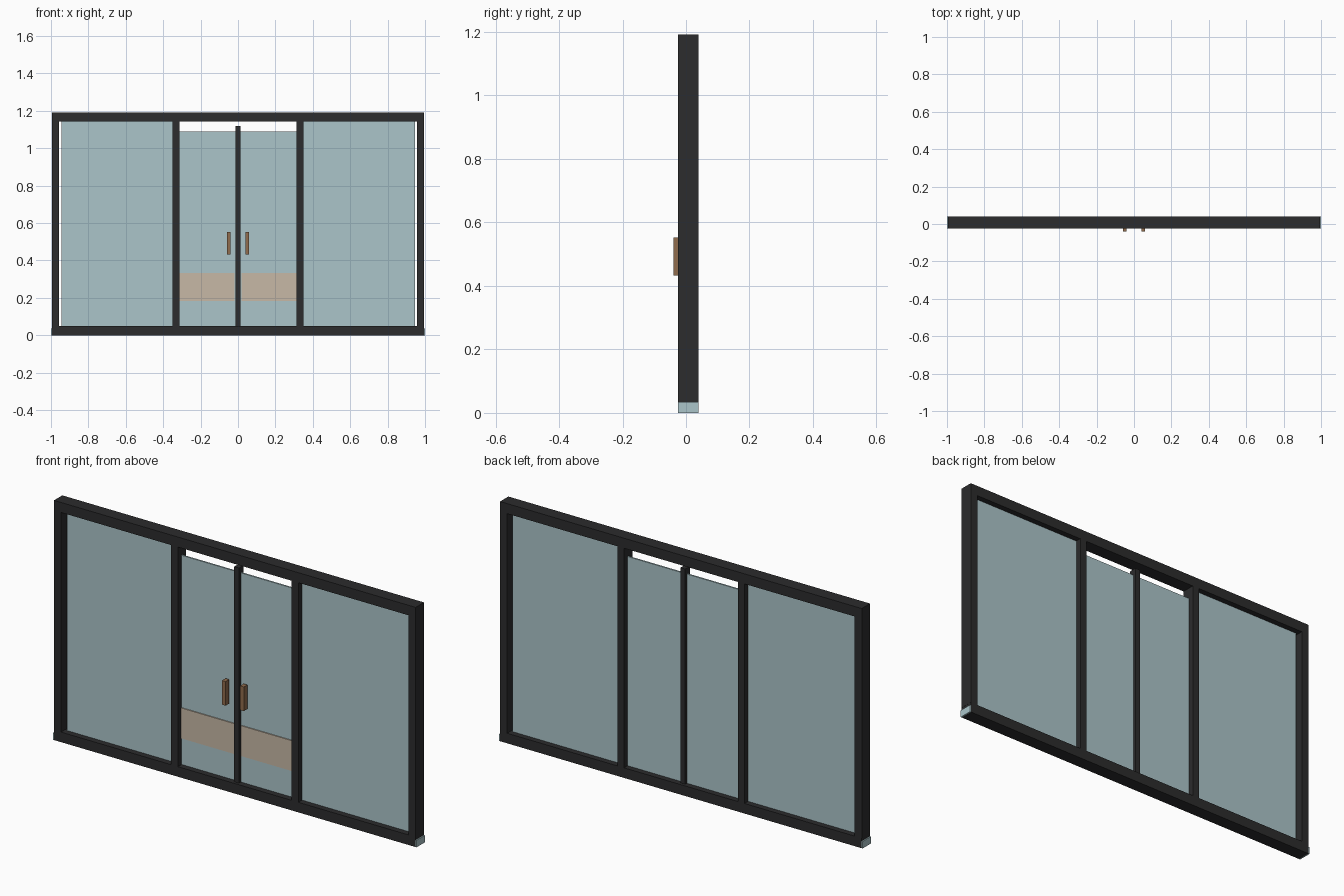
import bpy
import bmesh
from mathutils import Vector

if "Cube" in bpy.data.objects:
    bpy.data.objects.remove(bpy.data.objects["Cube"])


def material(name, rgb):
    m = bpy.data.materials.new(name)
    m.diffuse_color = (*rgb, 1.0)
    m.use_nodes = True
    m.node_tree.nodes["Principled BSDF"].inputs["Base Color"].default_value = m.diffuse_color
    return m


frame_mat = material("charcoal frame", (0.025, 0.025, 0.026))
glass_mat = material("pale blue glass", (0.41, 0.56, 0.59))
band_mat = material("beige band", (0.57, 0.48, 0.38))
handle_mat = material("bronze handle", (0.28, 0.15, 0.075))


def box(name, x, y, z, mat):
    """Box from (min, max) ranges on each axis."""
    bm = bmesh.new()
    bmesh.ops.create_cube(bm, size=1.0)
    lo = Vector((x[0], y[0], z[0]))
    hi = Vector((x[1], y[1], z[1]))
    for v in bm.verts:
        v.co = Vector(hi[i] if v.co[i] > 0 else lo[i] for i in range(3))
    mesh = bpy.data.meshes.new(name)
    bm.to_mesh(mesh)
    bm.free()
    mesh.materials.append(mat)
    ob = bpy.data.objects.new(name, mesh)
    bpy.context.collection.objects.link(ob)
    return ob


def pair(name, x, y, z, mat):
    """The same box on the left and right sides."""
    box(name + "_right", x, y, z, mat)
    box(name + "_left", (-x[1], -x[0]), y, z, mat)


DEPTH = (-0.025, 0.04)
GLASS = (0.004, 0.012)

# Outer frame
box("bottom_rail", (-0.994, 0.994), DEPTH, (0.0, 0.05), frame_mat)
box("top_rail", (-0.995, 0.995), DEPTH, (1.142, 1.192), frame_mat)
pair("side_post", (0.956, 0.995), DEPTH, (0.05, 1.142), frame_mat)
pair("mullion", (0.313, 0.35), DEPTH, (0.05, 1.142), frame_mat)

# Small end pads at the foot of the posts
pair("end_pad", (0.994, 1.0), DEPTH, (0.0, 0.035), glass_mat)

# Fixed side panes
pair("side_pane", (0.35, 0.945), GLASS, (0.05, 1.142), glass_mat)

# Door leaves, stopping short of the top rail
pair("door_pane", (0.012, 0.313), GLASS, (0.05, 1.09), glass_mat)
box("centre_stile", (-0.013, 0.013), (-0.011, 0.025), (0.05, 1.12), frame_mat)

# Privacy bands on the front of the doors
pair("door_band", (0.018, 0.313), (-0.001, 0.004), (0.182, 0.333), band_mat)

# Pull handles
pair("door_handle", (0.04, 0.06), (-0.04, -0.012), (0.432, 0.552), handle_mat)
